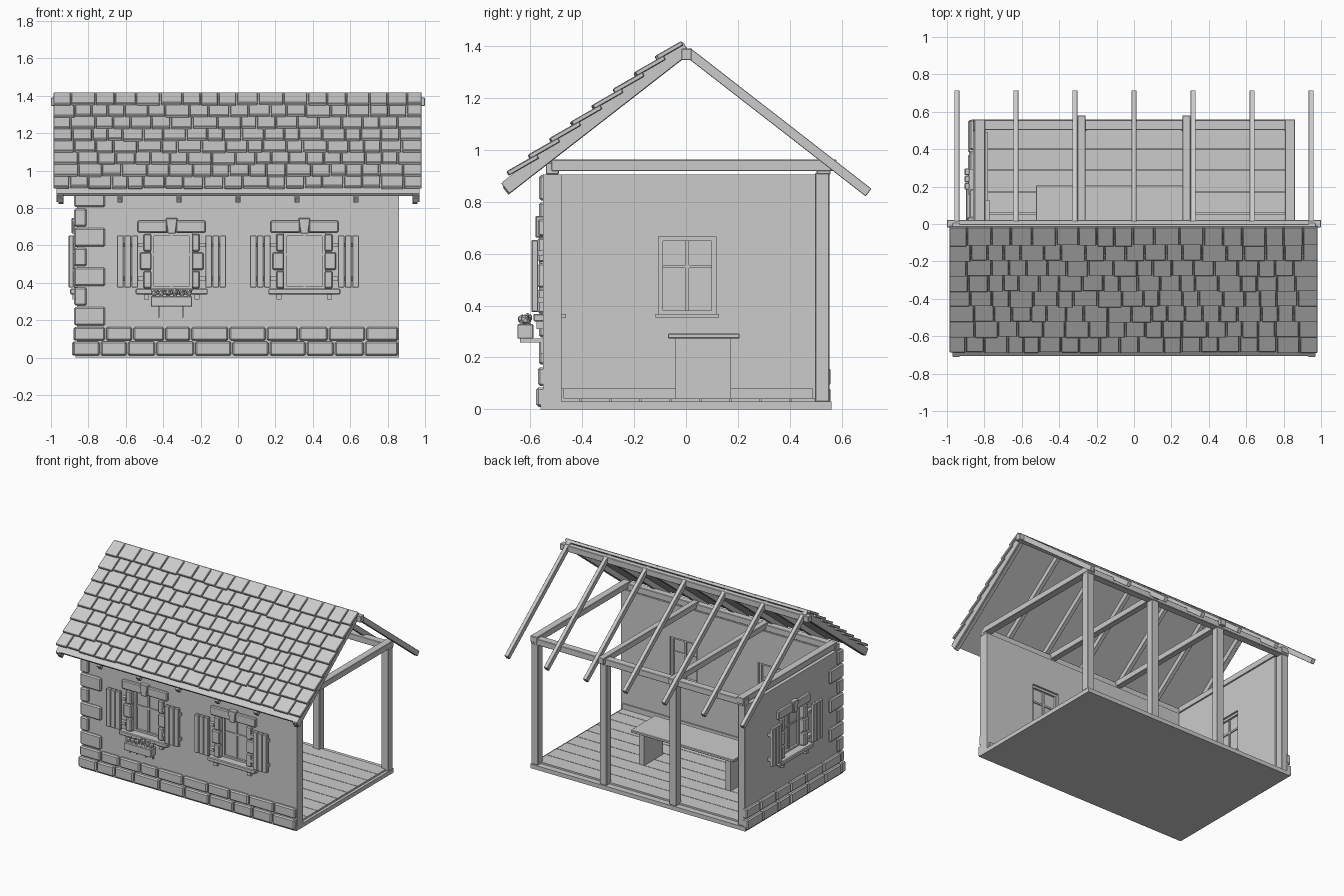
import bpy, bmesh, math, random
from mathutils import Matrix, Vector

if "Cube" in bpy.data.objects:
    bpy.data.objects.remove(bpy.data.objects["Cube"])

random.seed(4)
GREY = bpy.data.materials.new("plain_grey")
GREY.diffuse_color = (0.6, 0.6, 0.6, 1)
GREY.use_nodes = True
GREY.node_tree.nodes["Principled BSDF"].inputs["Base Color"].default_value = GREY.diffuse_color
I = Matrix.Identity(4)
T = Matrix.Translation


def finish(name, bm):
    bmesh.ops.recalc_face_normals(bm, faces=bm.faces[:])
    me = bpy.data.meshes.new(name)
    bm.to_mesh(me)
    bm.free()
    me.materials.append(GREY)
    ob = bpy.data.objects.new(name, me)
    bpy.context.collection.objects.link(ob)
    return ob


def boxes(name, items, m=I, bevel=0.0):
    """Items are (x0,x1,y0,y1,z0,z1) with an optional own matrix as seventh entry."""
    bm = bmesh.new()
    for it in items:
        x0, x1, y0, y1, z0, z1 = it[:6]
        own = it[6] if len(it) > 6 else I
        box = T(((x0 + x1) / 2, (y0 + y1) / 2, (z0 + z1) / 2)) @ Matrix.Diagonal(
            (abs(x1 - x0), abs(y1 - y0), abs(z1 - z0), 1))
        bmesh.ops.create_cube(bm, size=1, matrix=m @ own @ box)
    if bevel:
        bmesh.ops.bevel(bm, geom=bm.edges[:], offset=bevel, segments=1,
                        affect='EDGES', clamp_overlap=True)
    return finish(name, bm)


def split(a, b, mean, gap, vary=0.22):
    """Cuts a length into uneven pieces with gaps."""
    n = max(1, round((b - a) / mean))
    w = [1 + random.uniform(-vary, vary) for _ in range(n)]
    out, p = [], a
    for v in w:
        q = p + (b - a) * v / sum(w)
        out.append((p + gap / 2, q - gap / 2))
        p = q
    return out


# Floor
boxes("floor_slab", [(-0.87, 0.86, -0.56, 0.56, 0, 0.03)])
boxes("floor_planks", [(-0.8, 0.84, -0.52 + i * 0.1156, -0.408 + i * 0.1156, 0.028, 0.042)
                       for i in range(9)])

# Walls with window openings
front = boxes("front_wall", [(-0.86, 0.86, -0.55, -0.48, 0.01, 0.905)])
left = boxes("left_wall", [(-0.86, -0.79, -0.5, 0.5, 0.01, 0.905)])
W, Z0, Z1 = 0.11, 0.365, 0.665
places = [("front_left", T((-0.355, -0.55, 0)), front),
          ("front_right", T((0.355, -0.55, 0)), front),
          ("side", T((-0.86, 0.005, 0)) @ Matrix.Rotation(-math.pi / 2, 4, 'Z'), left)]
for label, m, wall in places:
    cutter = boxes("window_cutter", [(-W, W, -0.1, 0.15, Z0, Z1)], m)
    cutter.hide_render = True
    mod = wall.modifiers.new("opening", 'BOOLEAN')
    mod.operation, mod.solver, mod.object = 'DIFFERENCE', 'EXACT', cutter
    bpy.context.view_layer.objects.active = wall
    bpy.ops.object.modifier_apply(modifier=mod.name)
    bpy.data.objects.remove(cutter)

boxes("skirting", [(-0.79, 0.84, -0.48, -0.47, 0.04, 0.08),
                   (-0.79, -0.78, -0.48, 0.49, 0.04, 0.08)])

# Windows, stone surrounds and shutters
for label, m, wall in places:
    boxes(label + "_window_pane", [(-W, W, 0.035, 0.041, Z0, Z1)], m)
    f = 0.016
    boxes(label + "_window_frame", [
        (-W, -W + f, 0.02, 0.056, Z0, Z1), (W - f, W, 0.02, 0.056, Z0, Z1),
        (-W + f, W - f, 0.02, 0.056, Z0, Z0 + f), (-W + f, W - f, 0.02, 0.056, Z1 - f, Z1),
        (-0.006, 0.006, 0.027, 0.049, Z0 + f, Z1 - f),
        (-W + f, W - f, 0.028, 0.048, 0.545, 0.557)], m)
    boxes(label + "_inner_sill", [(-0.123, 0.123, 0.06, 0.087, 0.353, 0.367)], m)
    boxes(label + "_outer_sill", [(-0.193, 0.193, -0.038, 0.03, 0.338, 0.368)], m, 0.005)
    jambs, planks, straps, brackets = [], [], [], []
    for s in (-1, 1):
        for i, far in enumerate((0.15, 0.17, 0.15)):
            z = 0.37 + i * 0.099
            jambs.append((s * 0.108, s * far, -0.02, 0.02, z, z + 0.093))
        jambs.append((s * 0.024, s * 0.182, -0.02, 0.02, 0.668, 0.732))
        for i in range(3):
            a = 0.18 + i * 0.038
            planks.append((s * a, s * (a + 0.035), -0.045, -0.02, 0.375, 0.652))
        for z in (0.41, 0.59):
            straps.append((s * 0.15, s * 0.288, -0.026, 0.0, z, z + 0.022))
        brackets.append((s * 0.122, s * 0.148, -0.026, 0.01, 0.31, 0.34))
    boxes(label + "_stone_surround", jambs, m, 0.006)
    boxes(label + "_shutters", planks, m, 0.003)
    boxes(label + "_shutter_straps", straps, m)
    boxes(label + "_sill_brackets", brackets, m)
    # Tapered keystone
    bm = bmesh.new()
    prof = [(-0.021, 0.662), (0.021, 0.662), (0.032, 0.745), (-0.032, 0.745)]
    face = bm.faces.new([bm.verts.new(m @ Vector((x, -0.03, z))) for x, z in prof])
    ext = bmesh.ops.extrude_face_region(bm, geom=[face])
    back = m.to_3x3() @ Vector((0, 0.05, 0))
    bmesh.ops.translate(bm, vec=back, verts=[v for v in ext["geom"] if isinstance(v, bmesh.types.BMVert)])
    bmesh.ops.bevel(bm, geom=bm.edges[:], offset=0.004, segments=1, affect='EDGES')
    finish(label + "_keystone", bm)

# Flower box with plants
boxes("flower_box", [(-0.465, -0.245, -0.65, -0.588, 0.272, 0.328)], bevel=0.003)
boxes("flower_box_brackets", [b for x in (-0.425, -0.295) for b in (
    (x - 0.004, x + 0.004, -0.64, -0.55, 0.258, 0.272),
    (x - 0.004, x + 0.004, -0.56, -0.55, 0.215, 0.272))])
bm = bmesh.new()
for i in range(6):
    x = -0.447 + i * 0.0368
    bmesh.ops.create_icosphere(bm, subdivisions=1, radius=0.019, matrix=T(
        (x, -0.62 + random.uniform(-0.012, 0.012), 0.342 + random.uniform(0, 0.014))))
    for s in (-1, 1):
        bmesh.ops.create_cone(bm, cap_ends=True, segments=4, radius1=0.01, radius2=0, depth=0.05,
                              matrix=T((x + s * 0.009, -0.62 + s * 0.012, 0.345))
                              @ Matrix.Rotation(s * 0.5, 4, 'Y'))
finish("flowers", bm)

# Foundation stones, two courses on front and left
stones = []
for z0, z1, d in ((0.01, 0.085, 0.027), (0.09, 0.162, 0.02)):
    stones += [(a, b, -0.55 - d, -0.53, z0, z1) for a, b in split(-0.86 - d, 0.86, 0.17, 0.008)]
    stones += [(-0.86 - d, -0.84, a, b, z0, z1) for a, b in split(-0.528, 0.56, 0.17, 0.008)]
boxes("foundation_stones", stones, bevel=0.008)

# Corner stones alternate long and short
quoins = []
for i in range(7):
    z = 0.172 + i * 0.1055
    xr, yr = (-0.71, -0.5) if i % 2 == 0 else (-0.81, -0.41)
    quoins.append((-0.876, xr, -0.566, yr, z, z + 0.098))
boxes("corner_stones", quoins, bevel=0.008)

# Timber frame
boxes("back_posts", [(x - 0.028, x + 0.028, 0.497, 0.552, 0.03, 0.91)
                     for x in (-0.832, -0.28, 0.28, 0.832)], bevel=0.003)
boxes("wall_plates", [(-0.86, 0.86, 0.503, 0.557, 0.905, 0.95),
                      (-0.86, 0.86, -0.54, -0.49, 0.905, 0.95)], bevel=0.003)
boxes("tie_beams", [(x - w, x + w, -0.52, e, 0.918, 0.962) for x, w, e in (
    (-0.825, 0.028, 0.56), (-0.28, 0.022, 0.58), (0.28, 0.022, 0.58), (0.835, 0.027, 0.56))],
    bevel=0.003)
boxes("ridge_beam", [(-1, 1, -0.018, 0.022, 1.345, 1.39)], bevel=0.003)

# Rafters, local y runs up the slope
ang = math.atan(0.777)
fs = T((0, 0, 1.405)) @ Matrix.Rotation(ang, 4, 'X')
bs = T((0, 0, 1.405)) @ Matrix.Rotation(-ang, 4, 'X')
xs = [i * 0.3155 for i in range(-3, 4)]
boxes("back_rafters", [(x - 0.014, x + 0.014, 0.02, 0.905, -0.037, 0) for x in xs], bs, 0.002)
boxes("front_rafters", [(x - 0.014, x + 0.014, -0.895, -0.02, -0.037, 0) for x in xs], fs, 0.002)
boxes("barge_boards", [(s * 0.932, s * 0.97, -0.89, -0.005, -0.036, 0.014) for s in (-1, 1)],
      fs, 0.002)
boxes("roof_deck", [(-0.97, 0.97, -0.882, -0.003, 0.0, 0.016)], fs)

# Roof shingles in eight overlapping courses
shingles = []
for r in range(8):
    lip = 0.845 - r * 0.1032
    for a, b in split(-0.99, 0.985, 0.109 if r % 2 else 0.104, 0.006, 0.25):
        j = random.uniform(-0.005, 0.005)
        own = T((0, -lip + j, 0.02)) @ Matrix.Rotation(-0.14, 4, 'X')
        shingles.append((a, b, 0, (0.13 if r < 7 else 0.115) - j, 0, 0.018, own))
boxes("roof_shingles", shingles, fs, 0.003)

# Bench table
boxes("table_top", [(-0.525, 0.3, -0.07, 0.207, 0.273, 0.292)], bevel=0.003)
boxes("table_legs", [(x - 0.02, x + 0.02, -0.04, 0.173, 0.04, 0.274) for x in (-0.46, 0.235)])
